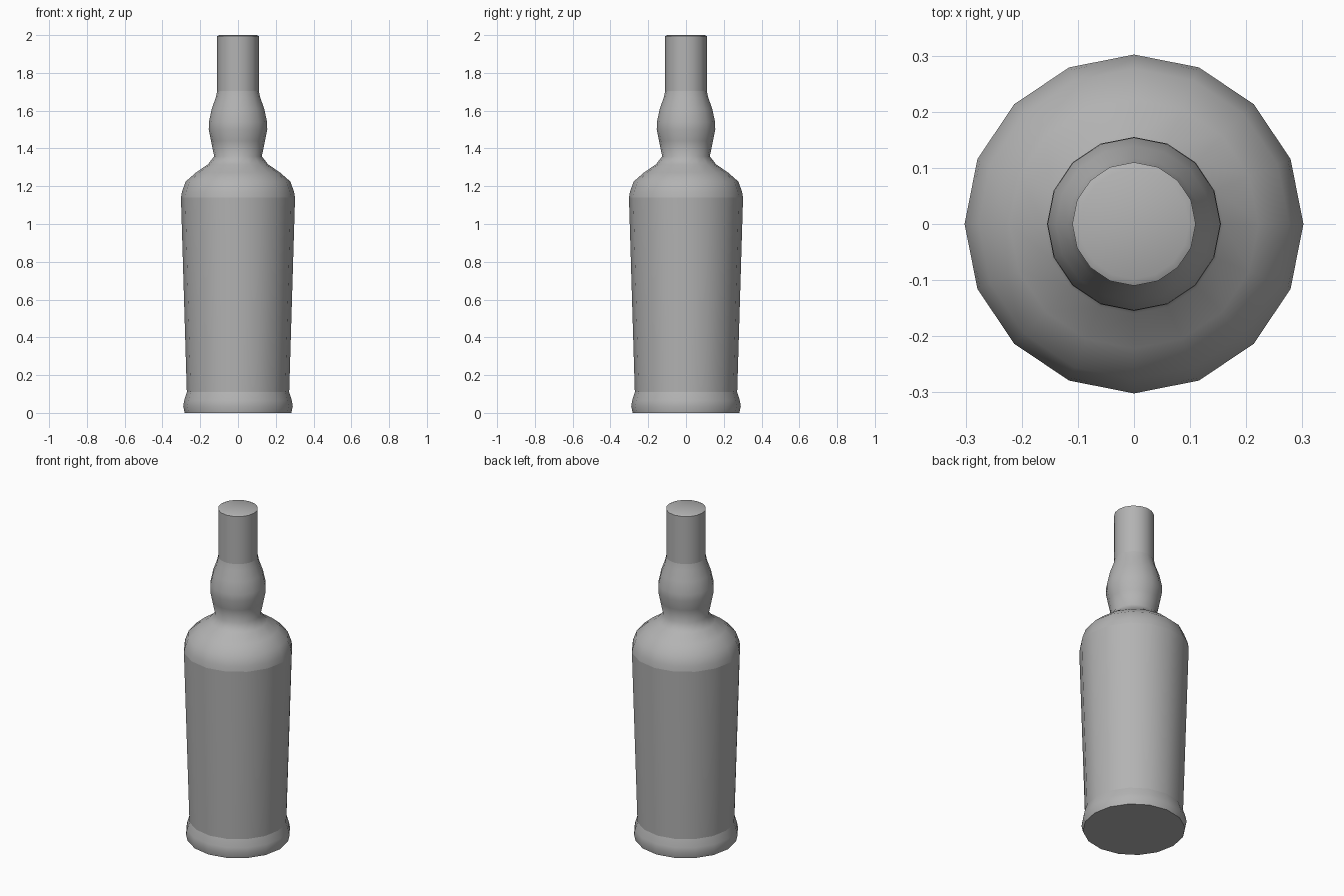
import bpy, bmesh, math

if "Cube" in bpy.data.objects:
    bpy.data.objects.remove(bpy.data.objects["Cube"])

SIDES = 16
# Bottle profile: radius, height, crease at this ring
PROFILE = [
    (0.282, 0.000, True), (0.290, 0.035, False), (0.285, 0.065, False),
    (0.271, 0.110, True),                                   # foot
    (0.302, 1.140, True),                                   # tapered body
    (0.297, 1.170, False), (0.277, 1.225, False), (0.222, 1.273, False),
    (0.160, 1.315, False), (0.126, 1.358, False),           # shoulder
    (0.143, 1.440, False), (0.155, 1.500, False), (0.154, 1.540, False),
    (0.139, 1.610, False), (0.118, 1.668, False),
    (0.110, 1.705, True),                                   # bulb
    (0.110, 1.994, True), (0.098, 2.000, False),            # neck and cap
]

bm = bmesh.new()
rings = []
for r, z, _ in PROFILE:
    rings.append([bm.verts.new((r * math.cos(2 * math.pi * i / SIDES),
                                r * math.sin(2 * math.pi * i / SIDES), z))
                  for i in range(SIDES)])

# Side walls
for a, b in zip(rings, rings[1:]):
    for i in range(SIDES):
        j = (i + 1) % SIDES
        bm.faces.new((a[i], a[j], b[j], b[i])).smooth = True

# Flat bottom and softly rounded top
bm.faces.new(rings[0][::-1])
bm.faces.new(rings[-1]).smooth = True

# Creases between the parts
for ring, (_, _, crease) in zip(rings, PROFILE):
    if crease:
        for i in range(SIDES):
            bm.edges.get((ring[i], ring[(i + 1) % SIDES])).smooth = False

mesh = bpy.data.meshes.new("bottle")
bm.to_mesh(mesh)
bm.free()

# Dark grey glass
glass = bpy.data.materials.new("dark_grey")
glass.diffuse_color = (0.45, 0.45, 0.45, 1)
glass.use_nodes = True
glass.node_tree.nodes["Principled BSDF"].inputs["Base Color"].default_value = glass.diffuse_color
mesh.materials.append(glass)
bpy.context.collection.objects.link(bpy.data.objects.new("bottle", mesh))
